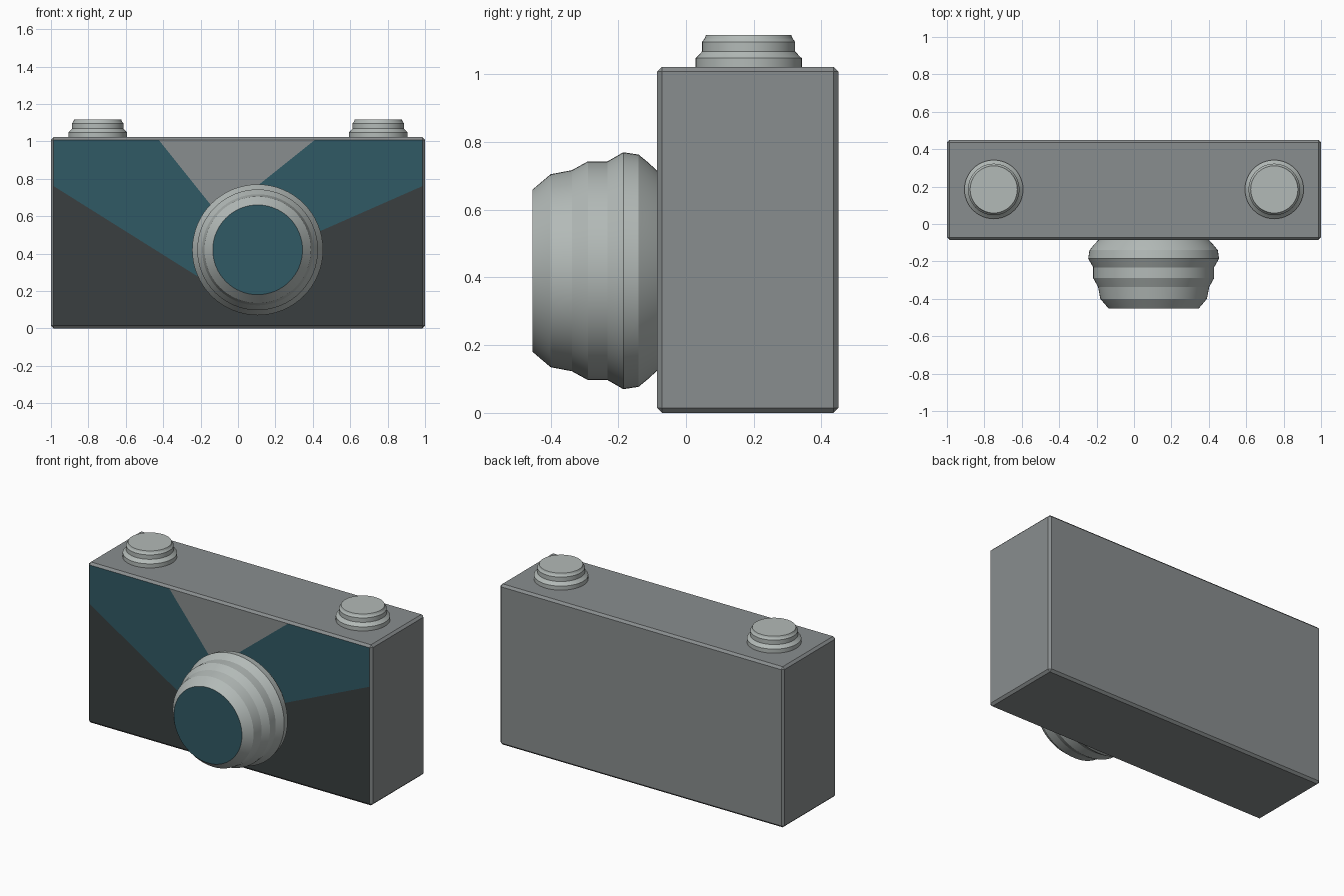
import bpy, bmesh, math
from mathutils import Vector, Matrix

if "Cube" in bpy.data.objects:
    bpy.data.objects.remove(bpy.data.objects["Cube"])


def material(name, rgb):
    m = bpy.data.materials.new(name)
    m.diffuse_color = (*rgb, 1)
    m.use_nodes = True
    m.node_tree.nodes["Principled BSDF"].inputs["Base Color"].default_value = m.diffuse_color
    return m


GREY = material("body grey", (0.25, 0.268, 0.272))
SILVER = material("light silver", (0.45, 0.49, 0.475))
TEAL = material("dark teal", (0.030, 0.100, 0.128))
DARK = material("charcoal", (0.041, 0.049, 0.050))


def add_object(name, bm, mats):
    mesh = bpy.data.meshes.new(name)
    bmesh.ops.recalc_face_normals(bm, faces=bm.faces)
    bm.to_mesh(mesh)
    bm.free()
    for m in mats:
        mesh.materials.append(m)
    obj = bpy.data.objects.new(name, mesh)
    bpy.context.collection.objects.link(obj)
    return obj


def lathe(name, profile, matrix, mats, cap_index=0, segments=64):
    """Turn a (radius, height) profile about z, cap it and place it."""
    bm = bmesh.new()
    rings = []
    for r, h in profile:
        rings.append([bm.verts.new((r * math.cos(2 * math.pi * i / segments),
                                    r * math.sin(2 * math.pi * i / segments), h))
                      for i in range(segments)])
    for a, b in zip(rings, rings[1:]):
        for i in range(segments):
            j = (i + 1) % segments
            bm.faces.new((a[i], a[j], b[j], b[i]))
    bm.faces.new(rings[0][::-1])
    bm.faces.new(rings[-1]).material_index = cap_index
    bm.transform(matrix)
    obj = add_object(name, bm, mats)
    bpy.ops.object.select_all(action='DESELECT')
    obj.select_set(True)
    bpy.context.view_layer.objects.active = obj
    bpy.ops.object.shade_smooth_by_angle(angle=math.radians(12))
    return obj


# Body: bevelled box with a front face cut along four slanted lines
FRONT, BACK, HEIGHT = -0.085, 0.45, 1.022
bm = bmesh.new()
bmesh.ops.create_cube(bm, size=1)
bm.transform(Matrix.Translation((0, (FRONT + BACK) / 2, HEIGHT / 2))
             @ Matrix.Diagonal((2, BACK - FRONT, HEIGHT, 1)))
bmesh.ops.bevel(bm, geom=bm.edges[:], offset=0.014, segments=1, affect='EDGES')

# Each line is (x, z, slope)
dark_lines = [(-0.985, 0.76, -0.627), (0.985, 0.76, 0.44)]
grey_lines = [(-0.43, 1.015, -1.25), (0.42, 1.015, 0.80)]


def line_z(line, x):
    return line[1] + line[2] * (x - line[0])


def front_faces():
    return [f for f in bm.faces if f.normal.y < -0.99]


bm.normal_update()
for x, z, slope in dark_lines + grey_lines:
    faces = front_faces()
    edges = {e for f in faces for e in f.edges}
    verts = {v for f in faces for v in f.verts}
    bmesh.ops.bisect_plane(bm, geom=faces + list(edges) + list(verts), dist=1e-5,
                           plane_co=Vector((x, FRONT, z)),
                           plane_no=Vector((-slope, 0, 1)))
    bm.normal_update()

# Charcoal below, grey wedge at the top, teal between
for f in front_faces():
    c = f.calc_center_median()
    if c.z < max(line_z(l, c.x) for l in dark_lines):
        f.material_index = 2
    elif c.z < max(line_z(l, c.x) for l in grey_lines):
        f.material_index = 1
add_object("camera_body", bm, [GREY, TEAL, DARK])

# Lens barrel: stepped profile pointing forward, teal glass at the front
lens_profile = [(0.29, 0.075), (0.295, 0.085), (0.32, 0.112), (0.343, 0.14),
                (0.35, 0.185), (0.323, 0.232), (0.323, 0.29), (0.297, 0.337),
                (0.285, 0.40), (0.24, 0.453)]
lathe("lens", lens_profile,
      Matrix.Translation((0.105, 0, 0.42)) @ Matrix.Rotation(math.pi / 2, 4, 'X'),
      [SILVER, TEAL], cap_index=1)

# Two stepped dials on top
dial_profile = [(0.157, 1.01), (0.157, 1.048), (0.150, 1.054), (0.1375, 1.068),
                (0.1375, 1.096), (0.130, 1.106), (0.126, 1.116)]
for side, x in (("left", -0.75), ("right", 0.75)):
    lathe(side + "_dial", dial_profile, Matrix.Translation((x, 0.185, 0)), [SILVER], segments=48)
